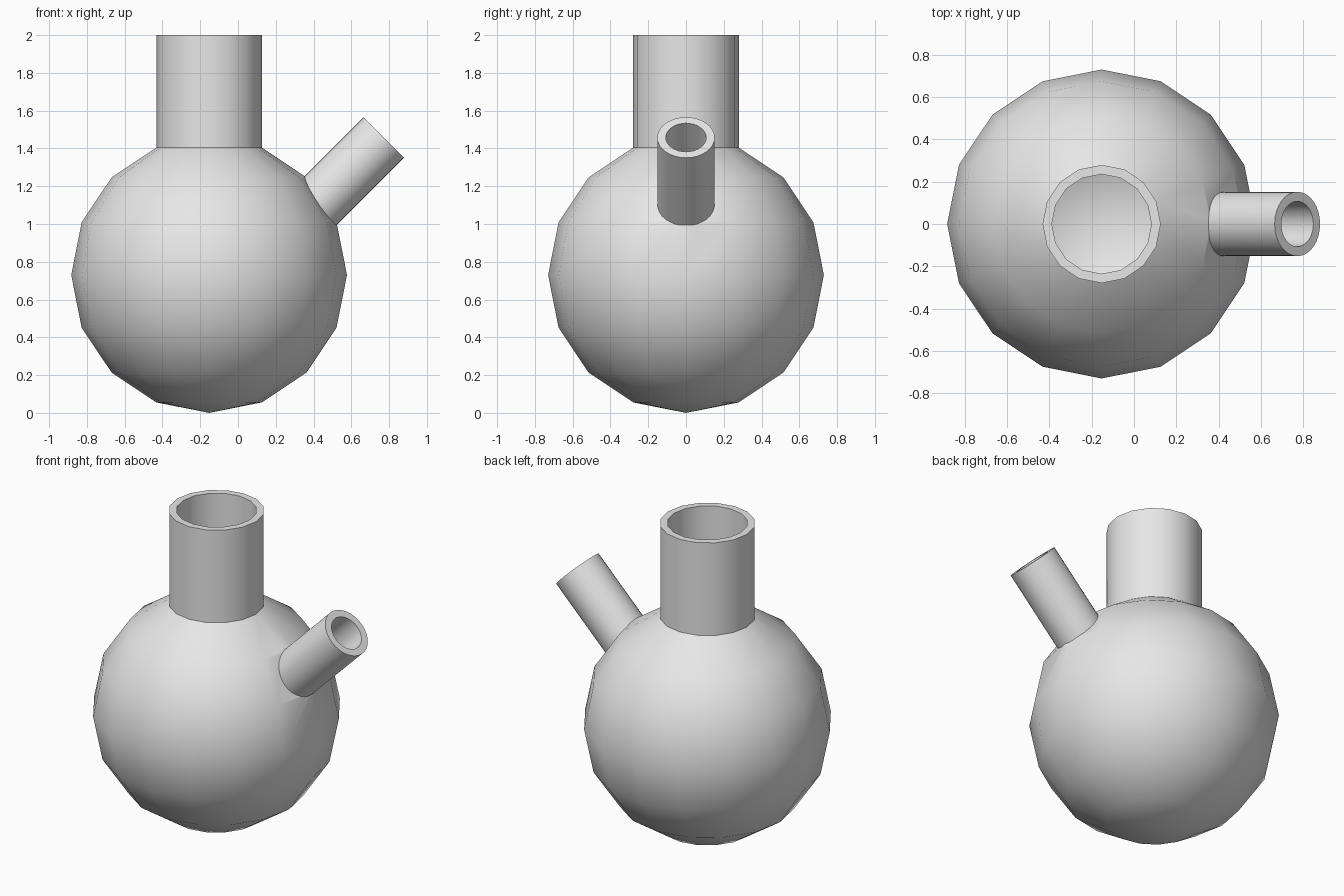
import bpy, bmesh, math
from mathutils import Vector, Matrix

if "Cube" in bpy.data.objects:
    bpy.data.objects.remove(bpy.data.objects["Cube"])

CX, R, WALL, SEG = -0.153, 0.73, 0.044, 16
STEP = math.pi / 8

grey = bpy.data.materials.new("light grey")
grey.diffuse_color = (0.8, 0.8, 0.8, 1)
grey.use_nodes = True
grey.node_tree.nodes["Principled BSDF"].inputs["Base Color"].default_value = grey.diffuse_color


def finish(bm, name):
    bmesh.ops.recalc_face_normals(bm, faces=bm.faces[:])
    me = bpy.data.meshes.new(name)
    bm.to_mesh(me)
    bm.free()
    me.materials.append(grey)
    ob = bpy.data.objects.new(name, me)
    bpy.context.collection.objects.link(ob)
    return ob


def bulb(name, radius, neck_r, neck_z, top):
    """Faceted globe with a straight neck, as a closed solid."""
    prof = [(radius * math.sin(i * STEP), R - radius * math.cos(i * STEP)) for i in range(1, 7)]
    prof += [(neck_r, neck_z), (neck_r, top)]
    bm = bmesh.new()
    pole = bm.verts.new((CX, 0, R - radius))
    rings = [[bm.verts.new((CX + r * math.cos(j * 2 * math.pi / SEG),
                            r * math.sin(j * 2 * math.pi / SEG), z))
              for j in range(SEG)] for r, z in prof]
    for j in range(SEG):
        k = (j + 1) % SEG
        bm.faces.new((pole, rings[0][k], rings[0][j]))
        for a, b in zip(rings, rings[1:]):
            bm.faces.new((a[j], a[k], b[k], b[j]))
    bm.faces.new(rings[-1])
    return finish(bm, name)


def tube(name, radius, back, front):
    """Closed cylinder along the spout axis, measured from the spout mouth."""
    axis = Vector((1, 0, 1)).normalized()
    centre = Vector((0.772, 0, 1.458)) + axis * (front - back) / 2
    bm = bmesh.new()
    bmesh.ops.create_cone(bm, cap_ends=True, segments=32, radius1=radius, radius2=radius,
                          depth=front + back,
                          matrix=Matrix.Translation(centre) @ Matrix.Rotation(math.pi / 4, 4, 'Y'))
    return finish(bm, name)


# Outer globe, neck and angled spout; hollow spaces as cutters
neck_r = R * math.sin(STEP)
flask = bulb("flask", R, neck_r, R + R * math.cos(STEP), 2.0)
spout = tube("spout", 0.152, 0.65, 0)
cavity = bulb("cavity_cutter", R - WALL, neck_r - WALL, 1.38, 2.1)
bore = tube("bore_cutter", 0.107, 0.7, 0.1)

# Join the spout, then hollow out everything
bpy.context.view_layer.objects.active = flask
flask.select_set(True)
for other, op in ((spout, 'UNION'), (cavity, 'DIFFERENCE'), (bore, 'DIFFERENCE')):
    m = flask.modifiers.new(other.name, 'BOOLEAN')
    m.operation, m.object, m.solver = op, other, 'EXACT'
    bpy.ops.object.modifier_apply(modifier=m.name)
    bpy.data.objects.remove(other)

bpy.ops.object.shade_smooth_by_angle(angle=math.radians(30))
